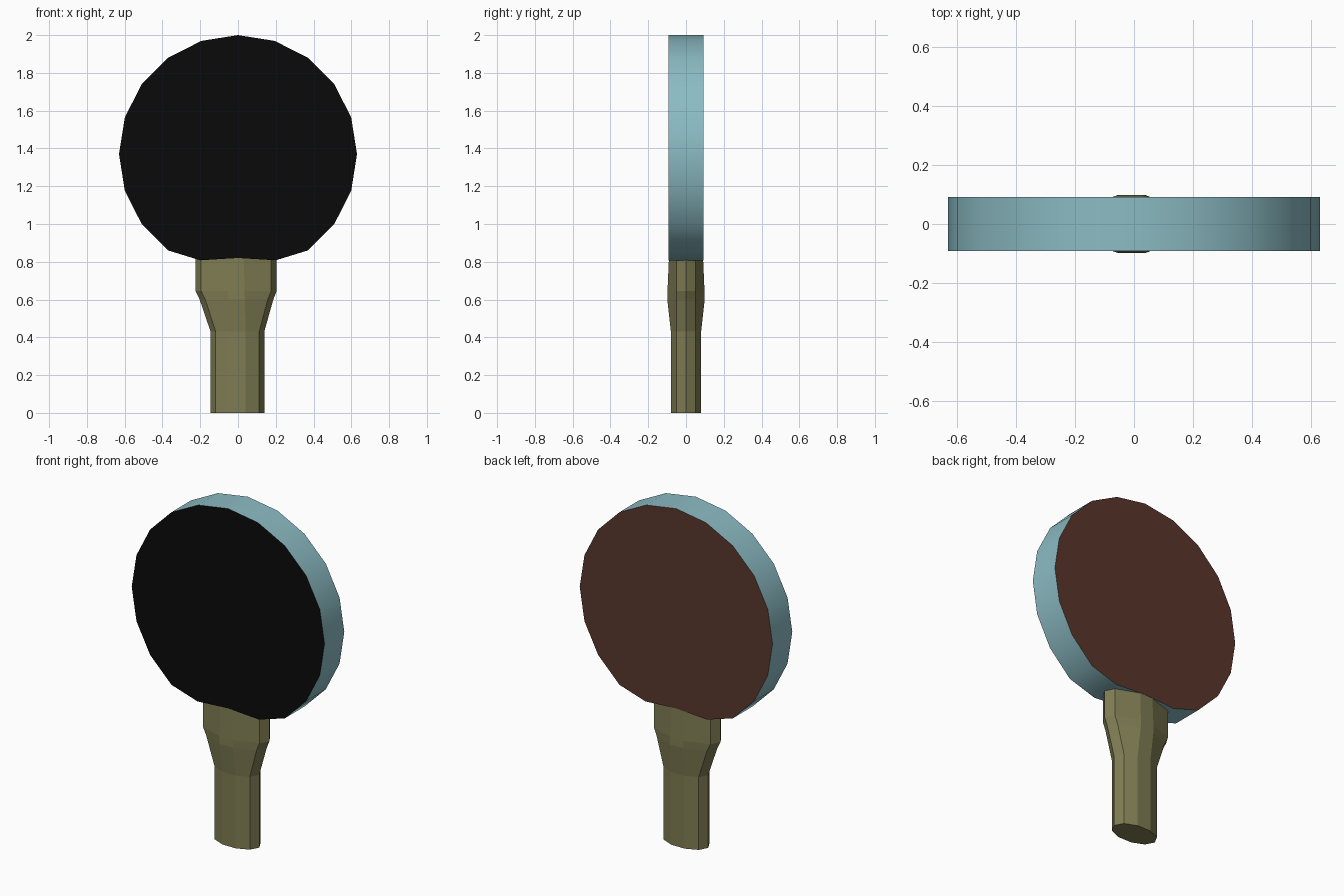
import bpy
from math import sin, cos, pi

if "Cube" in bpy.data.objects:
    bpy.data.objects.remove(bpy.data.objects["Cube"])


def build(name, verts, faces, color):
    me = bpy.data.meshes.new(name)
    me.from_pydata(verts, [], faces)
    me.update()
    ob = bpy.data.objects.new(name, me)
    bpy.context.collection.objects.link(ob)
    mat = bpy.data.materials.new(name + "_colour")
    mat.diffuse_color = (*color, 1)
    mat.use_nodes = True
    mat.node_tree.nodes["Principled BSDF"].inputs["Base Color"].default_value = mat.diffuse_color
    me.materials.append(mat)
    return ob


def wall(n, rings):
    """Quads joining consecutive rings of n vertices."""
    return [(r * n + i, r * n + (i + 1) % n, (r + 1) * n + (i + 1) % n, (r + 1) * n + i)
            for r in range(rings - 1) for i in range(n)]


# Blade outline: 20-sided disc, flattened where it meets the handle
N, R, CZ, HALF = 20, 0.63, 1.37, 0.092
outline = []
for i in range(N):
    a = 2 * pi * i / N
    x, z = R * sin(a), CZ + R * cos(a)
    if i == N // 2:
        z = 0.82
    elif abs(i - N // 2) == 1:
        x, z = x * 1.03, 0.808
    outline.append((x, z))
front = [(x, -HALF, z) for x, z in outline]
back = [(x, HALF, z) for x, z in outline]

# Blade: rim band and the two rubber faces
rim = build("blade_rim", front + back, wall(N, 2), (0.26, 0.50, 0.55))
build("front_rubber", front, [tuple(range(N))[::-1]], (0.003, 0.003, 0.003))
build("back_rubber", back, [tuple(range(N))], (0.10, 0.038, 0.026))
for p in rim.data.polygons:
    p.use_smooth = True

# Handle: 10-sided section; each ring is z, x offset, then x of tip / shoulder / ridge, y of ridge
rings = [(0.0, -0.003, 0.142, 0.115, 0.044, 0.080),
         (0.43, -0.003, 0.142, 0.115, 0.044, 0.080),
         (0.60, -0.008, 0.195, 0.165, 0.044, 0.099),
         (0.645, -0.010, 0.215, 0.185, 0.044, 0.098),
         (0.83, -0.010, 0.215, 0.185, 0.042, 0.090)]
verts = []
for z, ox, tip, shoulder, ridge, ry in rings:
    half = [(tip, 0), (shoulder, 0.05), (ridge, ry), (-ridge, ry), (-shoulder, 0.05)]
    section = half + [(-x, -y) for x, y in half]
    verts += [(x + ox, y, z) for x, y in section]
last = 10 * (len(rings) - 1)
caps = [tuple(range(10))[::-1], tuple(range(last, last + 10))]
build("handle", verts, wall(10, len(rings)) + caps, (0.21, 0.20, 0.085))
